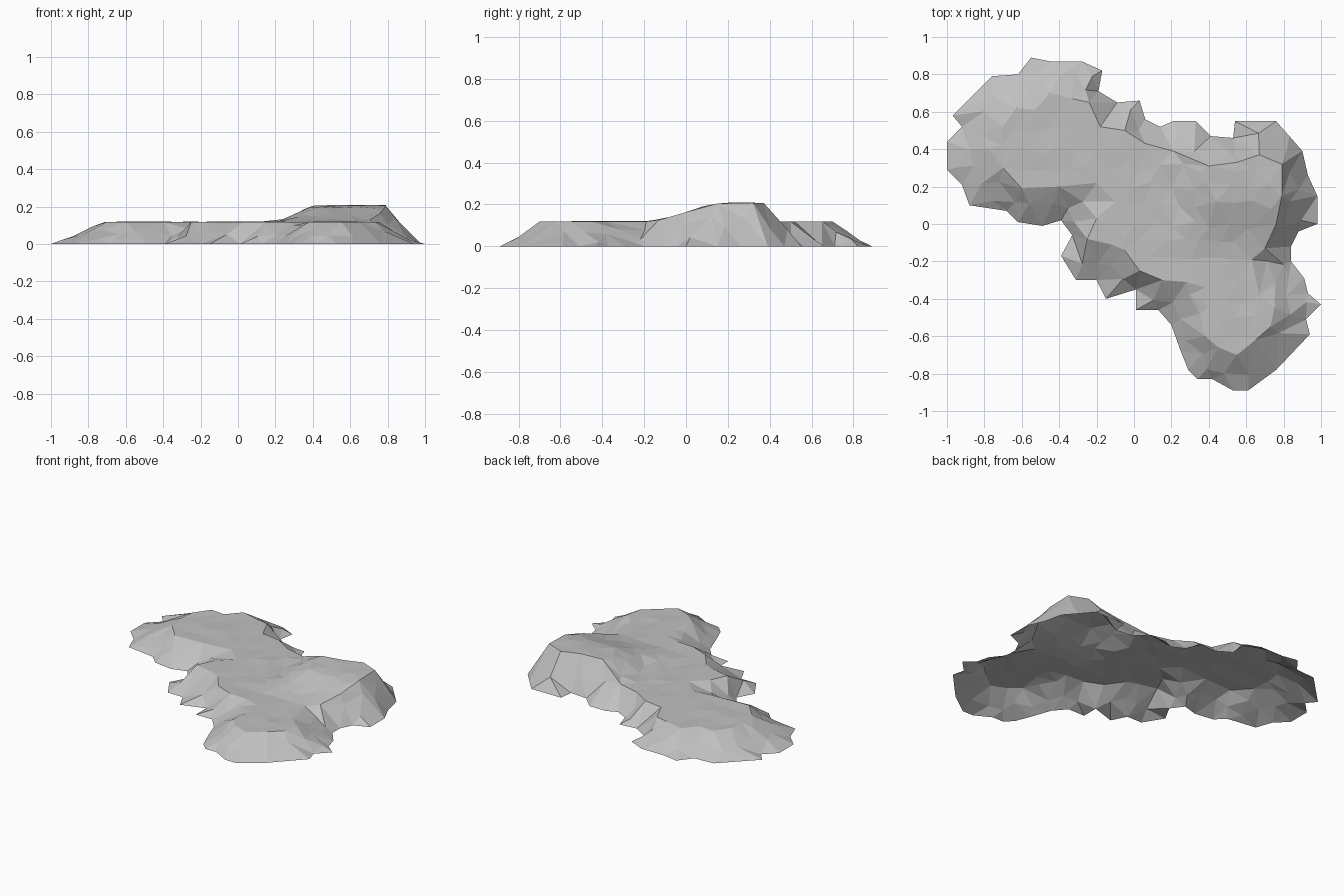
import bpy
import bmesh
import random
from mathutils import Vector
from mathutils.geometry import delaunay_2d_cdt, intersect_point_line

random.seed(4)
default_cube = bpy.data.objects.get("Cube")
if default_cube:
    bpy.data.objects.remove(default_cube, do_unlink=True)

PLATEAU_HEIGHT = 0.118
HILL_HEIGHT = 0.09
SPACING = 0.1

# Foot of the rock, where it meets the ground
foot = [
    (-.55, .89), (-.45, .87), (-.28, .87), (-.17, .82), (-.19, .71), (-.09, .65),
    (.03, .66), (.06, .56), (.14, .52), (.21, .55), (.33, .55), (.41, .47),
    (.53, .46), (.54, .55), (.76, .55), (.83, .47), (.9, .39), (.93, .26),
    (.98, .15), (.98, 0), (.88, -.04), (.84, -.12), (.84, -.2), (.91, -.29),
    (.93, -.37), (1, -.43), (.92, -.51), (.94, -.59), (.76, -.78), (.61, -.89),
    (.53, -.89), (.42, -.83), (.34, -.83), (.29, -.78), (.25, -.68), (.2, -.54),
    (.13, -.46), (.01, -.46), (.01, -.35), (-.15, -.4), (-.2, -.3), (-.31, -.3),
    (-.39, -.17), (-.33, -.06), (-.39, .02), (-.49, -.01), (-.62, .01), (-.68, .07),
    (-.88, .1), (-.92, .21), (-1, .29), (-1, .44), (-.92, .52), (-.97, .58),
    (-.76, .79), (-.62, .8),
]

# Brow, where the slopes break into the flat top
brow = [
    (-.71, .42), (-.7, .3), (-.6, .19), (-.4, .2), (-.2, .22), (-.1, .12),
    (-.2, .03), (-.25, -.08), (-.12, -.11), (-.05, -.14), (.03, -.25), (.15, -.3),
    (.28, -.31), (.38, -.34), (.4, -.44), (.38, -.6), (.45, -.66), (.55, -.7),
    (.65, -.62), (.73, -.55), (.75, -.45), (.67, -.38), (.63, -.19), (.7, -.13),
    (.76, 0), (.79, .15), (.79, .32), (.67, .37), (.55, .33), (.4, .31),
    (.21, .39), (.06, .43), (-.03, .34), (-.05, .5), (-.18, .52), (-.31, .53),
    (-.24, .65), (-.33, .67), (-.45, .7), (-.53, .61), (-.63, .62), (-.7, .52),
]


def segments(loop):
    return zip(loop, loop[1:] + loop[:1])


def inside(point, loop):
    """Even-odd test of a point against a closed outline."""
    result = False
    for a, b in segments(loop):
        if (a[1] > point.y) != (b[1] > point.y):
            crossing = a[0] + (point.y - a[1]) * (b[0] - a[0]) / (b[1] - a[1])
            if point.x < crossing:
                result = not result
    return result


def distance(point, loop):
    """Shortest distance from a point to a closed outline."""
    best = 10.0
    for a, b in segments(loop):
        start, end = Vector(a), Vector(b)
        nearest, factor = intersect_point_line(point, start, end)
        nearest = start.lerp(end, min(max(factor, 0), 1))
        best = min(best, (point - nearest.to_2d()).length)
    return best


def smooth_step(value, low, high):
    t = min(max((value - low) / (high - low), 0), 1)
    return t * t * (3 - 2 * t)


def top_height(point):
    """Flat top with a hill rising towards the back left."""
    hill = smooth_step(point.x, .2, .43) * smooth_step(point.y, -.2, .2)
    return PLATEAU_HEIGHT + HILL_HEIGHT * hill


def height(point):
    to_foot = distance(point, foot)
    if to_foot < .001:
        return 0.0
    to_brow = distance(point, brow)
    if to_brow < .001:
        return top_height(point)
    if inside(point, brow):
        return top_height(point) + random.uniform(-.005, .003)
    slope = to_foot / (to_foot + to_brow)
    return top_height(point) * min(slope * random.uniform(.85, 1.2), 1)


# Scatter loose points between the fixed outlines
points = [Vector(p) for p in foot + brow]
row_count = int(2 / SPACING) + 1
for row in range(row_count):
    for column in range(row_count):
        stagger = SPACING / 2 * (row % 2)
        jitter = Vector((random.uniform(-1, 1), random.uniform(-1, 1))) * SPACING * .25
        point = Vector((column * SPACING - 1 + stagger, row * SPACING - 1)) + jitter
        clear = min(distance(point, foot), distance(point, brow)) > SPACING * .4
        if clear and inside(point, foot):
            points.append(point)


def loop_edges(first, count):
    return [(first + i, first + (i + 1) % count) for i in range(count)]


# Triangulate, keeping the foot and brow as hard edges
edges = loop_edges(0, len(foot)) + loop_edges(len(foot), len(brow))
flat_points, _, triangles, *_ = delaunay_2d_cdt(points, edges, [], 1, 1e-5)

bm = bmesh.new()
verts = [bm.verts.new((p.x, p.y, height(p))) for p in flat_points]
for triangle in triangles:
    bm.faces.new([verts[i] for i in triangle])
bm.normal_update()
for face in bm.faces:
    if face.normal.z < 0:
        face.normal_flip()

mesh = bpy.data.meshes.new("rock_plateau")
bm.to_mesh(mesh)
bm.free()

# Plain grey stone
stone = bpy.data.materials.new("grey_stone")
stone.use_nodes = True
stone.diffuse_color = (.53, .53, .53, 1)
shader = next(n for n in stone.node_tree.nodes if n.type == "BSDF_PRINCIPLED")
shader.inputs["Base Color"].default_value = stone.diffuse_color
mesh.materials.append(stone)

rock_plateau = bpy.data.objects.new("rock_plateau", mesh)
bpy.context.collection.objects.link(rock_plateau)
